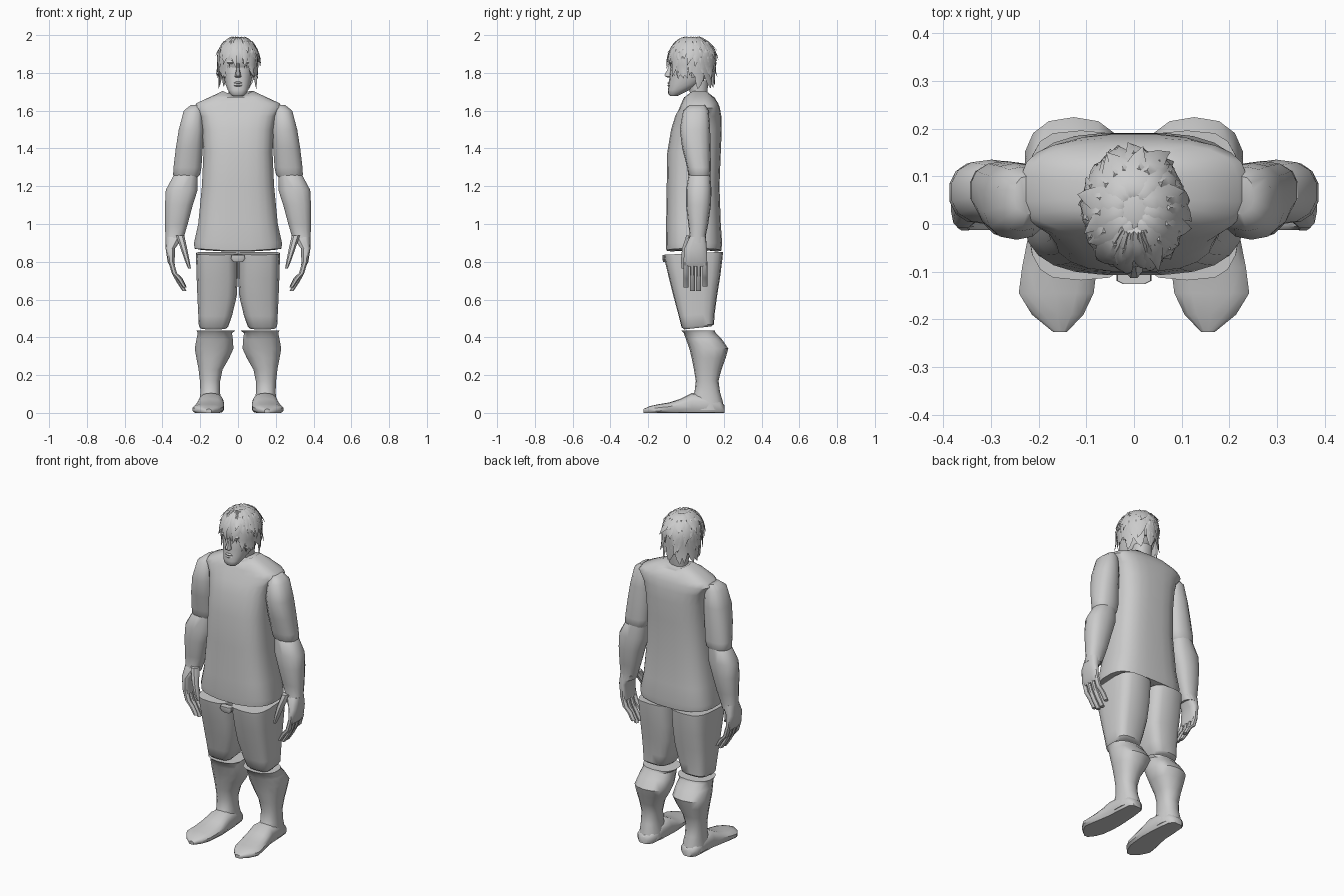
import bpy, bmesh, math, random
from mathutils import Vector

random.seed(4)


def make(name, ring_sets, mirror=False, angle=40):
    """Skin each list of rings into a closed body and smooth it."""
    bm = bmesh.new()
    for rings in ring_sets:
        vs = [[bm.verts.new(p) for p in r] for r in rings]
        n = len(vs[0])
        for a, b in zip(vs, vs[1:]):
            for i in range(n):
                j = (i + 1) % n
                bm.faces.new((a[i], a[j], b[j], b[i]))
        bm.faces.new(vs[0][::-1])
        bm.faces.new(vs[-1])
    bmesh.ops.recalc_face_normals(bm, faces=bm.faces)
    me = bpy.data.meshes.new(name)
    bm.to_mesh(me)
    bm.free()
    ob = bpy.data.objects.new(name, me)
    bpy.context.collection.objects.link(ob)
    if mirror:
        ob.modifiers.new("mirror", "MIRROR").use_mirror_merge = False
    bpy.ops.object.select_all(action='DESELECT')
    bpy.context.view_layer.objects.active = ob
    ob.select_set(True)
    bpy.ops.object.shade_smooth_by_angle(angle=math.radians(angle))
    return ob


def oval(n, e):
    """Unit superellipse outline; e=2 is round, larger is boxier."""
    out = []
    for i in range(n):
        a = 2 * math.pi * (i + .5) / n
        c, s = math.cos(a), math.sin(a)
        out.append((math.copysign(abs(c) ** (2 / e), c), math.copysign(abs(s) ** (2 / e), s)))
    return out


def stack(secs, n=16, e=2.4, tilt=0):
    """Horizontal sections (z, x0, x1, y0, y1)."""
    return [[Vector(((a + b) / 2 + u * (b - a) / 2, (c + d) / 2 + v * (d - c) / 2, z + tilt * v))
             for u, v in oval(n, e)] for z, a, b, c, d in secs]


def centred(secs, **k):
    """Sections symmetric in x: (z, half width, y0, y1)."""
    return stack([(z, -w, w, c, d) for z, w, c, d in secs], **k)


# Sleeveless shirt with a dipped neckline
shirt = centred([(.865, .19, -.07, .16), (.87, .232, -.105, .188), (.90, .234, -.108, .192),
                 (1.0, .212, -.106, .185), (1.2, .192, -.103, .178), (1.38, .184, -.10, .185),
                 (1.5, .19, -.08, .19), (1.57, .205, -.058, .188), (1.615, .238, -.035, .18),
                 (1.64, .22, -.025, .17), (1.672, .15, -.01, .15), (1.705, .08, .01, .13)], n=24, e=3)
for p in shirt[-1]:
    p.z -= .045 * (1 - min(1, abs(p.x) / .08))
for p in shirt[0] + shirt[1]:
    p.z -= .015 * (1 - abs(p.x) / .235)
make("shirt", [shirt])

# Upper arms
make("upper_arm", [stack([(1.63, .20, .25, .02, .10), (1.60, .185, .288, -.015, .12),
                          (1.5, .178, .315, -.033, .128), (1.4, .185, .331, -.02, .13),
                          (1.3, .192, .343, .006, .132), (1.26, .20, .345, .012, .13),
                          (1.235, .225, .325, .03, .115)], n=14)], mirror=True)

# Forearms
make("forearm", [stack([(1.285, .24, .31, .04, .105), (1.265, .212, .338, .015, .128),
                        (1.18, .212, .384, .0, .135), (1.1, .238, .388, .0, .132),
                        (1.0, .265, .387, .012, .118), (.94, .283, .386, .02, .105),
                        (.90, .30, .385, .01, .108)], n=14)], mirror=True)

# Hands: palm, four fingers, thumb
parts = [stack([(.93, .29, .384, .018, .105), (.87, .333, .384, -.01, .112),
                (.80, .335, .373, -.015, .114), (.775, .334, .36, -.01, .11)], n=12, e=3)]
for i, drop in enumerate((.02, .0, .0, .025)):
    y = .001 + .033 * i
    path = [(.80, .354, .015), (.74, .337, .015), (.69 + drop, .31, .015), (.645 + drop, .283, .011)]
    parts.append(stack([(z, x - r, x + r, y - .014, y + .014) for z, x, r in path], n=8))
parts.append(stack([(.94, .283, .33, .0, .06), (.87, .268, .305, -.022, .022),
                    (.81, .256, .284, -.028, .008), (.765, .249, .265, -.024, -.004)], n=8))
make("hand", parts, mirror=True)

# Shorts, one loft per leg, with a waist tab
make("shorts_leg", [stack([(.845, .0, .222, -.118, .196), (.82, .0, .223, -.114, .194),
                           (.72, .0, .22, -.09, .182), (.62, .006, .216, -.065, .166),
                           (.52, .03, .211, -.038, .152), (.462, .05, .208, -.024, .148),
                           (.45, .062, .198, -.01, .135)], n=18, e=3.4, tilt=.008)], mirror=True)
make("waist_tab", [centred([(.80, .025, -.122, -.09), (.815, .038, -.126, -.09),
                            (.835, .036, -.126, -.09)], n=8, e=4)])

# Shins with a flared cuff
make("shin", [stack([(.436, .012, .222, -.025, .152), (.422, .03, .215, -.012, .158),
                     (.39, .025, .222, .0, .19), (.34, .022, .231, .018, .224),
                     (.29, .045, .222, .03, .21), (.23, .08, .21, .042, .188),
                     (.17, .093, .203, .052, .172), (.11, .095, .2, .045, .18),
                     (.06, .085, .205, .02, .195), (.015, .082, .208, .02, .2)], n=14)], mirror=True)

# Feet, lofted from heel to toe: (y, x0, x1, top)
foot = []
for y, a, b, t in [(.203, .12, .175, .04), (.18, .092, .2, .065), (.1, .08, .208, .10),
                   (.03, .075, .212, .105), (-.03, .072, .224, .074), (-.09, .076, .236, .055),
                   (-.145, .083, .243, .046), (-.19, .105, .215, .036), (-.226, .14, .17, .02)]:
    foot.append([Vector(((a + b) / 2 + u * (b - a) / 2, y, max(0, t * (.42 + .58 * v))))
                 for u, v in oval(14, 2.6)])
make("foot", [foot], mirror=True)

# Neck and head
make("neck", [centred([(1.67, .05, .025, .11), (1.70, .052, .018, .115), (1.76, .056, .0, .12)], n=12)])
make("head", [centred([(1.678, .03, -.085, -.045), (1.69, .043, -.094, -.02), (1.71, .055, -.096, .02),
                       (1.74, .067, -.09, .075), (1.78, .076, -.088, .11), (1.82, .081, -.083, .125),
                       (1.845, .083, -.078, .13), (1.865, .085, -.088, .132), (1.91, .085, -.083, .135),
                       (1.95, .07, -.06, .115), (1.975, .04, -.02, .08)], n=18, e=2.4)])
make("nose", [centred([(1.776, .012, -.10, -.07), (1.782, .019, -.112, -.07), (1.79, .016, -.115, -.07),
                       (1.82, .009, -.098, -.07), (1.86, .008, -.088, -.07)], n=8)])
make("lips", [centred([(z, w, y, -.07) for z, w, y in
                       ((1.727, .015, -.092), (1.733, .023, -.099), (1.74, .027, -.093),
                        (1.747, .022, -.099), (1.754, .012, -.092))], n=10)])
make("brow", [stack([(1.847, .02, .055, -.082, -.05), (1.856, .014, .062, -.09, -.05),
                     (1.866, .018, .058, -.086, -.05)], n=8)], mirror=True)
make("ear", [stack([(1.775, .072, .084, .03, .045), (1.79, .072, .092, .026, .058),
                    (1.83, .075, .099, .025, .07), (1.845, .075, .094, .032, .065)], n=8)], mirror=True)

# Hair: scalp cap plus pointed strands lying on it
C, R = Vector((0, .03, 1.873)), Vector((.102, .122, .115))
cap = []
for k in range(1, 10):
    e = math.radians(-50 + 14.5 * k)
    cap.append([C + Vector((R.x * u * math.cos(e), R.y * v * math.cos(e), R.z * math.sin(e)))
                for u, v in oval(18, 2)])
make("hair_cap", [cap])


def strand(a, e0, e1, width, flare, sway):
    """Flat lock running down the scalp from elevation e0 to e1, ending in a point."""
    rings = []
    for k in range(6):
        t = k / 5
        e = math.radians(e0 + (e1 - e0) * t)
        b = math.radians(a + sway * t * t)
        c = math.cos(max(e, -.25)) * (1.0 + flare * t * t)
        out = Vector((math.cos(b), math.sin(b), .4))
        side = Vector((-math.sin(b), math.cos(b), 0))
        z = math.sin(e) * (1.45 if e < 0 else 1.03)
        p = C + Vector((R.x * c * math.cos(b), R.y * c * math.sin(b), R.z * z))
        w = width * (.45, .9, 1, .8, .45, .03)[k]
        h = .011 * (1 - .9 * t)
        rings.append([p + side * w, p + out * h, p - side * w, p - out * h * .5])
    return rings


locks = []
for count, e0, e1, flare, front in ((13, 75, 18, .12, True), (17, 50, -8, .14, True),
                                    (19, 25, -35, .10, False), (19, 5, -62, .03, False)):
    for i in range(count):
        a = 360 * (i + random.uniform(-.3, .3)) / count
        off = abs((a - 270 + 180) % 360 - 180)
        if off < (10 if front else 42):
            continue
        end = e1 + random.uniform(-10, 8)
        if not front and off < 100:
            end = max(end, -38)
        locks.append(strand(a, e0, end, random.uniform(.02, .03),
                            flare + random.uniform(-.04, .1), random.uniform(-16, 16)))
# Parted fringe
for s in (-1, 1):
    for a, end in ((12, -4), (24, -18), (36, -32), (48, -40)):
        locks.append(strand(270 + s * a * .7, 70, end, .018, .04, s * a * .45))
make("hair_strands", locks, angle=50)
